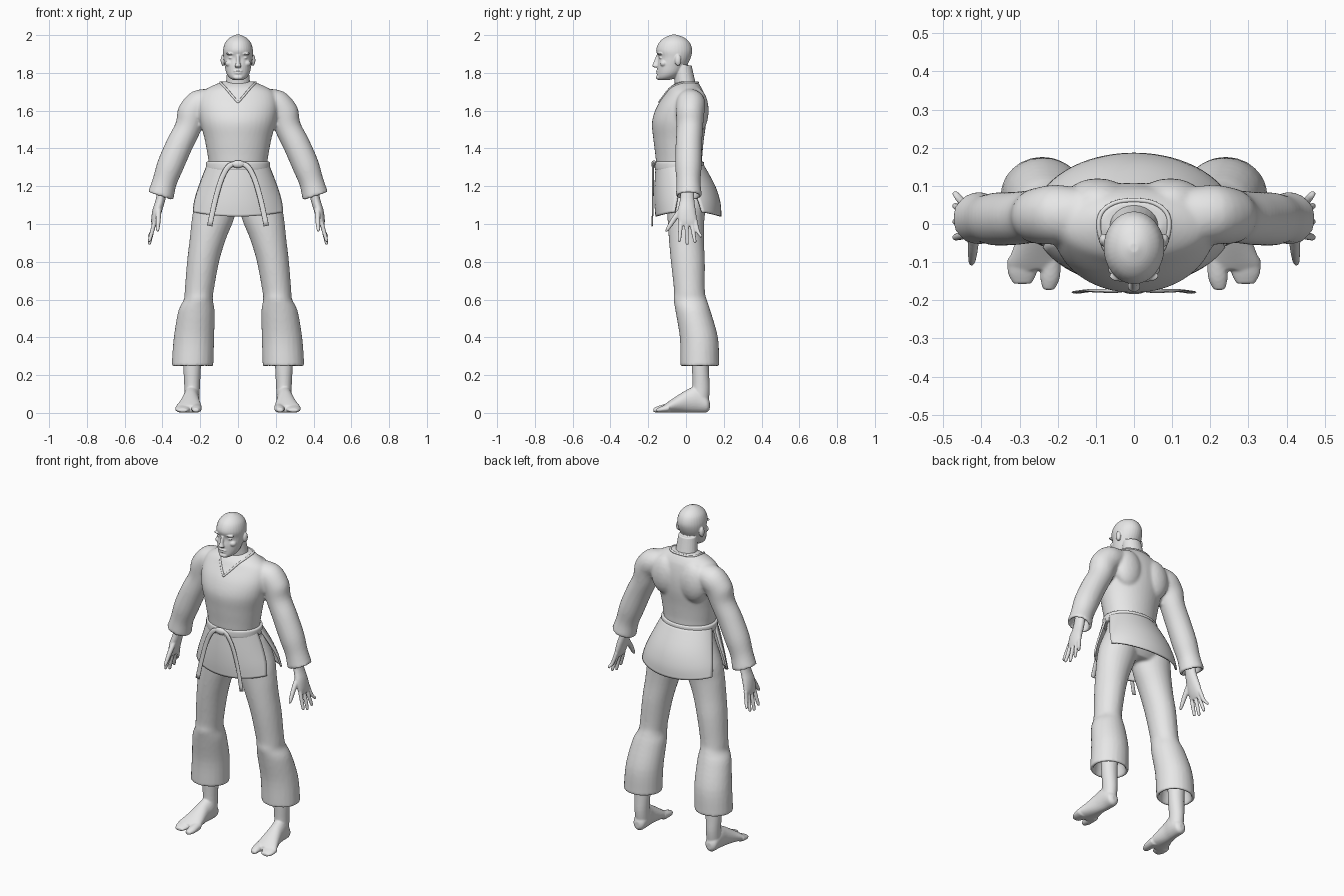
import bpy, bmesh, math
from mathutils import Vector, Matrix

if "Cube" in bpy.data.objects:
    bpy.data.objects.remove(bpy.data.objects["Cube"])

X, Y, Z = Vector((1, 0, 0)), Vector((0, 1, 0)), Vector((0, 0, 1))

grey = bpy.data.materials.new("light_grey")
grey.use_nodes = True
colour = (0.8, 0.8, 0.8, 1)
grey.diffuse_color = colour
grey.node_tree.nodes["Principled BSDF"].inputs["Base Color"].default_value = colour


def spline(points, steps):
    """Catmull-Rom interpolation through control points of any dimension."""
    result = []
    last = len(points) - 1
    for i in range(last):
        a, b, c, d = (points[min(max(k, 0), last)] for k in (i - 1, i, i + 1, i + 2))
        for s in range(steps):
            t = s / steps
            result.append([q + t * ((r - p) / 2 + t * ((2 * p - 5 * q + 4 * r - w) / 2
                           + t * (3 * q - p - 3 * r + w) / 2))
                           for p, q, r, w in zip(a, b, c, d)])
    result.append(points[-1])
    return result


def loft(bm, rings, both=False, follow=False, up=Y, sides=24, steps=4):
    """Skin elliptical rings (x, y, z, half_width, half_depth), closed at both ends."""
    control = []
    for i, ring in enumerate(rings):
        u = X
        if follow:
            before, after = rings[max(i - 1, 0)], rings[min(i + 1, len(rings) - 1)]
            u = Vector((before[2] - after[2], 0, after[0] - before[0])).normalized()
            u = -u if u.x < 0 else u
        control.append([*ring, u.x, u.z])
    for side in ((1, -1) if both else (1,)):
        loops = []
        for x, y, z, width, depth, ux, uz in spline(control, steps):
            loop = []
            for k in range(sides):
                angle = math.tau * k / sides
                p = (Vector((x, y, z)) + Vector((ux, 0, uz)) * width * math.cos(angle)
                     + up * depth * math.sin(angle))
                loop.append(bm.verts.new((p.x * side, p.y, p.z)))
            loops.append(loop)
        for low, high in zip(loops, loops[1:]):
            for k in range(sides):
                n = (k + 1) % sides
                bm.faces.new((low[k], low[n], high[n], high[k]))
        bm.faces.new(loops[0])
        bm.faces.new(loops[-1])


def blob(bm, centre, size, both=False):
    for side in ((1, -1) if both else (1,)):
        place = Matrix.Translation((centre[0] * side, centre[1], centre[2]))
        bmesh.ops.create_icosphere(bm, subdivisions=3, radius=1,
                                   matrix=place @ Matrix.Diagonal((*size, 1)))


def section(z, front, back, width):
    """Horizontal ring given by its front and back limits."""
    return (0, (front + back) / 2, z, width, (back - front) / 2)


def finish(bm, name, voxel=0, smooth=4):
    bmesh.ops.recalc_face_normals(bm, faces=bm.faces)
    for face in bm.faces:
        face.smooth = True
    mesh = bpy.data.meshes.new(name)
    bm.to_mesh(mesh)
    bm.free()
    mesh.materials.append(grey)
    obj = bpy.data.objects.new(name, mesh)
    bpy.context.scene.collection.objects.link(obj)
    if voxel:
        fuse = obj.modifiers.new("fuse", 'REMESH')
        fuse.mode = 'VOXEL'
        fuse.voxel_size = voxel
        fuse.use_smooth_shade = True
        relax = obj.modifiers.new("relax", 'SMOOTH')
        relax.factor = 0.5
        relax.iterations = smooth
    return obj


# Jacket: torso, shoulder blades and sleeves with hollow cuffs
bm = bmesh.new()
loft(bm, [section(*row) for row in (
    (1.755, -.04, .06, .08), (1.725, -.085, .08, .15), (1.69, -.11, .095, .195),
    (1.62, -.155, .107, .21), (1.54, -.18, .107, .2), (1.45, -.173, .095, .177),
    (1.37, -.163, .087, .162), (1.34, -.16, .086, .157), (1.3, -.155, .085, .152))], sides=40)
blob(bm, (.095, .06, 1.6), (.09, .06, .12), both=True)
loft(bm, [(.12, .02, 1.66, .06, .07), (.2, .025, 1.635, .078, .078),
          (.242, .022, 1.585, .08, .075), (.265, .02, 1.51, .07, .07),
          (.31, .015, 1.42, .071, .07), (.358, .013, 1.31, .071, .07),
          (.388, .013, 1.225, .065, .064), (.405, .015, 1.165, .069, .068),
          (.41, .015, 1.15, .07, .069), (.41, .015, 1.15, .054, .053),
          (.39, .013, 1.21, .046, .046)], both=True, follow=True)
jacket = finish(bm, "jacket", .009)

# Collar: thin edging laid on the jacket around the neck and down to a point
bpy.context.view_layer.update()
worn = jacket.evaluated_get(bpy.context.evaluated_depsgraph_get())
half = [(0, -.15, 1.65), (.04, -.12, 1.695), (.085, -.05, 1.742), (.09, .02, 1.75), (.055, .055, 1.75)]
path = half + [(0, .063, 1.75)] + [(-x, y, z) for x, y, z in half[:0:-1]]
edge = bpy.data.curves.new("collar", 'CURVE')
edge.dimensions = '3D'
edge.bevel_depth = .006
edge.materials.append(grey)
line = edge.splines.new('POLY')
dense = spline(path + path[:1], 6)[:-1]
line.points.add(len(dense) - 1)
for point, place in zip(line.points, dense):
    hit = worn.closest_point_on_mesh(Vector(place))
    point.co = (*(hit[1] if hit[0] else place), 1)
line.use_cyclic_u = True
line.use_smooth = True
bpy.context.scene.collection.objects.link(bpy.data.objects.new("collar", edge))

# Trousers: hips and two flared legs with hollow hems
bm = bmesh.new()
loft(bm, [section(1.31, -.13, .07, .145), section(1.2, -.13, .11, .175),
          section(1.12, -.11, .125, .185), section(1.06, -.07, .08, .14)], sides=32)
loft(bm, [(.09, 0, 1.25, .075, .09), (.115, .005, 1.12, .11, .105), (.132, 0, 1.03, .112, .098),
          (.16, .002, .92, .096, .093), (.185, .01, .8, .085, .09), (.205, .018, .65, .077, .082),
          (.21, .022, .6, .077, .088), (.22, .037, .54, .096, .093), (.233, .068, .4, .107, .101),
          (.24, .073, .27, .11, .103), (.24, .073, .25, .109, .102), (.24, .073, .25, .094, .088),
          (.24, .073, .33, .08, .075)], both=True)
finish(bm, "trousers", .009)

# Jacket skirt: front and back panels with widening side slits
rows = spline([(1.32, -.155, .085, .158, 6), (1.2, -.162, .15, .206, 13),
               (1.11, -.162, .178, .24, 19), (1.04, -.157, .182, .26, 25)], 4)
for name, start in (("skirt_back", 0), ("skirt_front", 180)):
    bm = bmesh.new()
    grid = []
    for r, (z, front, back, width, gap) in enumerate(rows):
        loop = []
        for k in range(25):
            angle = math.radians(start + gap + (180 - 2 * gap) * k / 24)
            lift = .03 * math.cos(angle) ** 2 * r / len(rows)
            loop.append(bm.verts.new((width * math.cos(angle),
                        (front + back) / 2 + (back - front) / 2 * math.sin(angle), z + lift)))
        grid.append(loop)
    for low, high in zip(grid, grid[1:]):
        for k in range(24):
            bm.faces.new((low[k], high[k], high[k + 1], low[k + 1]))
    panel = finish(bm, name)
    shell = panel.modifiers.new("cloth", 'SOLIDIFY')
    shell.thickness = .01
    shell.offset = 0

# Belt band, knot and hanging ends
bm = bmesh.new()
loft(bm, [section(z, -.165 + inset, .096 - inset, .17 - inset) for z, inset in
          ((1.283, .012), (1.287, .002), (1.307, 0), (1.327, .002), (1.331, .012))], sides=40)
finish(bm, "belt")
bm = bmesh.new()
blob(bm, (0, -.17, 1.317), (.036, .014, .02))
finish(bm, "belt_knot")
bm = bmesh.new()
loft(bm, [(.012, -.17, 1.32, .014, .006), (.05, -.175, 1.305, .014, .006),
          (.087, -.175, 1.24, .014, .005), (.12, -.175, 1.13, .014, .004),
          (.15, -.179, .99, .014, .004)], both=True, follow=True, sides=12)
finish(bm, "belt_ends")

# Hands: palm, four spread fingers and thumb
bm = bmesh.new()
loft(bm, [(.395, .007, 1.21, .027, .035), (.41, .006, 1.13, .025, .038),
          (.428, .004, 1.07, .025, .048), (.44, .008, 1.02, .02, .05),
          (.446, .01, .99, .012, .042)], both=True, follow=True)
for base, tip, drop in ((-.027, -.035, .905), (.002, .006, .89), (.028, .047, .9), (.048, .078, .928)):
    loft(bm, [(.44, base, 1.02, .012, .012), (.455, (base + tip) / 2, .96, .011, .011),
              (.468, tip, drop + .01, .009, .009), (.47, tip, drop, .005, .005)],
         both=True, follow=True, sides=12)
loft(bm, [(.42, -.015, 1.09, .016, .02), (.422, -.06, 1.03, .014, .018),
          (.425, -.095, .975, .01, .012), (.426, -.103, .96, .005, .006)],
     both=True, follow=True, sides=12)
finish(bm, "hands", .004)

# Bare feet: ankle, sole, grouped small toes and separate big toe
bm = bmesh.new()
loft(bm, [(.243, .078, .37, .05, .05), (.243, .076, .25, .047, .045),
          (.243, .08, .13, .041, .046), (.243, .07, .06, .04, .05)], both=True)
loft(bm, [(.245, .126, .04, .015, .02), (.245, .11, .046, .035, .043),
          (.245, .06, .07, .043, .069), (.25, .01, .063, .045, .062),
          (.255, -.05, .045, .057, .044), (.262, -.1, .028, .069, .027),
          (.262, -.12, .022, .066, .018)], both=True, up=Z)
loft(bm, [(.29, -.09, .025, .043, .024), (.293, -.13, .018, .038, .017),
          (.293, -.157, .013, .024, .009)], both=True, up=Z)
loft(bm, [(.218, -.08, .028, .027, .026), (.22, -.14, .02, .026, .019),
          (.224, -.173, .014, .015, .01)], both=True, up=Z)
finish(bm, "feet", .005)

# Bald head: skull, neck, ears and facial features
bm = bmesh.new()
loft(bm, [section(*row) for row in (
    (1.762, -.145, -.09, .025), (1.775, -.153, -.05, .046), (1.8, -.153, -.02, .062),
    (1.84, -.152, .005, .071), (1.88, -.147, .025, .077), (1.92, -.158, .033, .079),
    (1.96, -.143, .02, .068), (1.987, -.113, -.01, .043), (2.002, -.075, -.05, .012))], sides=32)
loft(bm, [(0, .005, 1.68, .075, .065), (0, -.005, 1.75, .064, .055), (0, -.02, 1.84, .055, .05)])
loft(bm, [(0, -.146, 1.893, .009, .012), (0, -.157, 1.855, .011, .015),
          (0, -.163, 1.837, .017, .016), (0, -.155, 1.828, .012, .01)], sides=12)
blob(bm, (.079, -.042, 1.867), (.013, .017, .03), both=True)
blob(bm, (.036, -.137, 1.901), (.03, .014, .007), both=True)
blob(bm, (.033, -.132, 1.88), (.017, .01, .007), both=True)
blob(bm, (.046, -.118, 1.85), (.022, .02, .018), both=True)
for height, reach in ((1.81, .026), (1.798, .022)):
    blob(bm, (0, -.147, height), (reach, .012, .005))
blob(bm, (0, -.145, 1.776), (.026, .014, .013))
finish(bm, "head", .0035, smooth=3)
